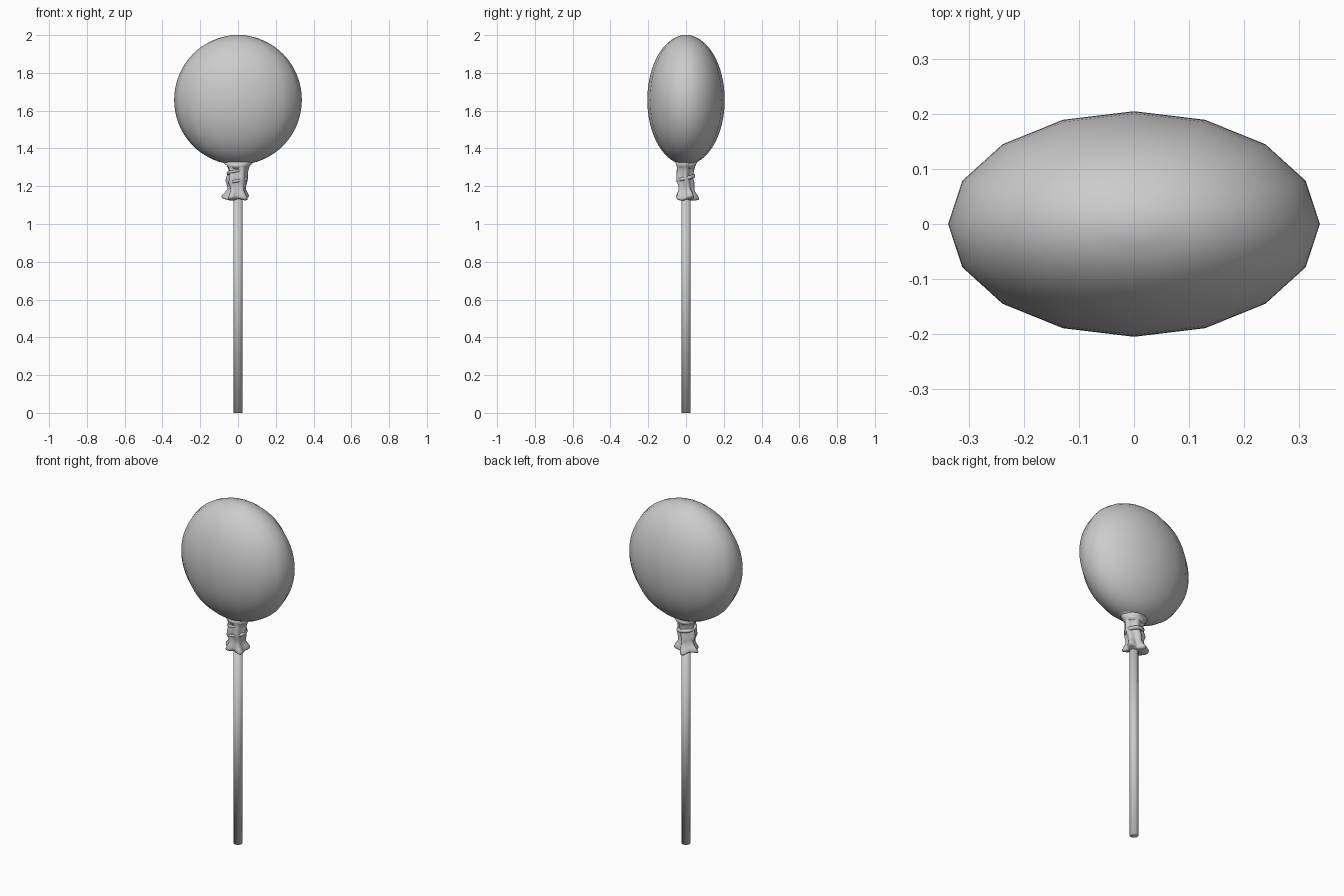
import bpy, bmesh, math
from mathutils import Vector

cube = bpy.data.objects.get("Cube")
if cube:
    bpy.data.objects.remove(cube, do_unlink=True)

grey = bpy.data.materials.new("plain_grey")
grey.use_nodes = True
colour = (0.6, 0.6, 0.6, 1)
grey.diffuse_color = colour
grey.node_tree.nodes["Principled BSDF"].inputs["Base Color"].default_value = colour


def loft(name, rings):
    """Skin a closed, smooth surface through rings of points."""
    bm = bmesh.new()
    loops = [[bm.verts.new(p) for p in ring] for ring in rings]
    n = len(loops[0])
    for a, b in zip(loops, loops[1:]):
        for i in range(n):
            j = (i + 1) % n
            bm.faces.new((a[i], a[j], b[j], b[i]))
    bm.faces.new(loops[0])
    bm.faces.new(loops[-1])
    bmesh.ops.recalc_face_normals(bm, faces=bm.faces)
    mesh = bpy.data.meshes.new(name)
    bm.to_mesh(mesh)
    bm.free()
    mesh.materials.append(grey)
    mesh.shade_smooth()
    obj = bpy.data.objects.new(name, mesh)
    bpy.context.collection.objects.link(obj)
    return obj


def ellipse(z, rx, ry, n=16):
    angles = [math.tau * i / n for i in range(n)]
    return [Vector((rx * math.cos(a), ry * math.sin(a), z)) for a in angles]


# Flattened round head, with a faceted outline seen from above
head = []
for k in range(1, 32):
    t = math.pi * k / 32
    s = math.sin(t)
    head.append(ellipse(1.657 + 0.343 * math.cos(t), 0.338 * s, 0.205 * s))
head[0] = ellipse(2.0, 0.035, 0.022)
# the wrapper is drawn together under the head
head[-1] = ellipse(1.316, 0.065, 0.055)
head.append(ellipse(1.295, 0.05, 0.045))
loft("wrapped_head", head)

# Gathered wrapper: height, radius in x, radius in y, pleat depth, centre x, centre y
sections = [
    (1.33, 0.085, 0.060, 0.00, 0.000, 0.000),
    (1.305, 0.056, 0.046, 0.08, 0.000, 0.000),
    (1.28, 0.048, 0.042, 0.12, 0.000, -0.004),
    (1.25, 0.050, 0.042, 0.14, -0.004, -0.008),
    (1.225, 0.052, 0.044, 0.14, -0.008, -0.004),
    (1.20, 0.045, 0.040, 0.14, -0.006, 0.000),
    (1.18, 0.044, 0.042, 0.14, -0.006, 0.000),
    (1.16, 0.054, 0.050, 0.18, -0.008, 0.003),
    (1.145, 0.062, 0.056, 0.20, -0.010, 0.004),
    (1.135, 0.060, 0.054, 0.20, -0.010, 0.004),
    (1.13, 0.045, 0.042, 0.15, -0.006, 0.002),
]
skirt = []
for z, rx, ry, depth, cx, cy in sections:
    ring = ellipse(z, rx, ry, 40)
    twist = (1.33 - z) * 12
    for i, p in enumerate(ring):
        a = math.tau * i / 40
        wave = 1 + depth * math.cos(5 * a - twist) + 0.4 * depth * math.cos(2 * a + 1)
        p.x, p.y = p.x * wave + cx, p.y * wave + cy
        p.z += 0.04 * depth * math.sin(3 * a)
    skirt.append(ring)
loft("gathered_wrapper", skirt)

# Twisted fold wound round the neck
curve = bpy.data.curves.new("twisted_fold", "CURVE")
curve.dimensions = "3D"
curve.bevel_depth = 0.011
curve.bevel_resolution = 2
curve.use_fill_caps = True
spline = curve.splines.new("POLY")
spline.points.add(32)
for i, point in enumerate(spline.points):
    t = i / 32
    a = -0.6 - t * 1.4 * math.tau
    point.co = (0.047 * math.cos(a) - 0.004, 0.041 * math.sin(a) - 0.003, 1.29 - 0.075 * t, 1)
    point.radius = 0.4 + 0.6 * math.sin(math.pi * t)
curve.materials.append(grey)
fold = bpy.data.objects.new("twisted_fold", curve)
bpy.context.collection.objects.link(fold)

# Long round stick
loft("stick", [ellipse(0, 0.024, 0.024), ellipse(1.2, 0.024, 0.024)])
